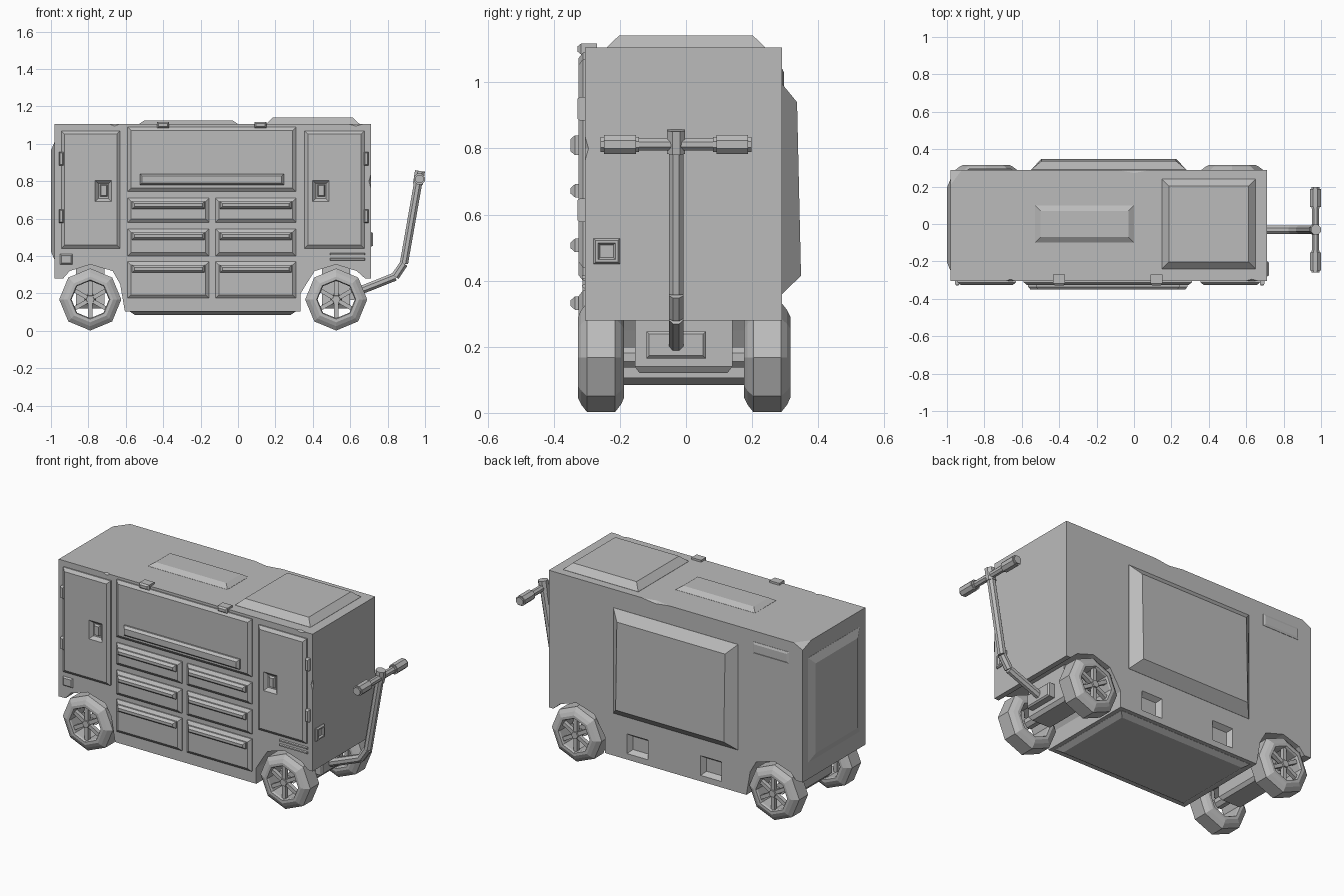
import bpy, bmesh, math
from mathutils import Vector, Matrix

if "Cube" in bpy.data.objects:
    bpy.data.objects.remove(bpy.data.objects["Cube"])

GREY = bpy.data.materials.new("workshop grey")
GREY.use_nodes = True
GREY.diffuse_color = (0.5, 0.5, 0.5, 1)
bsdf = next(n for n in GREY.node_tree.nodes if n.type == 'BSDF_PRINCIPLED')
bsdf.inputs["Base Color"].default_value = (0.5, 0.5, 0.5, 1)
bsdf.inputs["Roughness"].default_value = 0.7


def finish(bm, name):
    bmesh.ops.recalc_face_normals(bm, faces=bm.faces)
    mesh = bpy.data.meshes.new(name)
    bm.to_mesh(mesh)
    bm.free()
    mesh.materials.append(GREY)
    obj = bpy.data.objects.new(name, mesh)
    bpy.context.collection.objects.link(obj)
    return obj


def place(axis, u, v, d):
    return {'x': (d, u, v), 'y': (u, d, v), 'z': (u, v, d)}[axis]


def panel(name, axis, u0, u1, v0, v1, rings):
    """Stack of rectangles (inset, depth) facing along one axis."""
    bm = bmesh.new()
    loops = []
    for i, d in rings:
        corners = [(u0 + i, v0 + i), (u1 - i, v0 + i), (u1 - i, v1 - i), (u0 + i, v1 - i)]
        loops.append([bm.verts.new(place(axis, u, v, d)) for u, v in corners])
    for a, b in zip(loops, loops[1:]):
        for k in range(4):
            n = (k + 1) % 4
            bm.faces.new((a[k], a[n], b[n], b[k]))
    bm.faces.new(loops[0])
    bm.faces.new(loops[-1])
    return finish(bm, name)


def cut(target, cutter):
    mod = target.modifiers.new("cut", 'BOOLEAN')
    mod.operation = 'DIFFERENCE'
    mod.object = cutter
    bpy.context.view_layer.objects.active = target
    bpy.ops.object.modifier_apply(modifier=mod.name)
    bpy.data.objects.remove(cutter)


def rod(name, a, b, r, sides=8, r2=None):
    """Straight bar with a few flat sides between two points."""
    a, b = Vector(a), Vector(b)
    bm = bmesh.new()
    bmesh.ops.create_cone(bm, cap_ends=True, segments=sides, radius1=r,
                          radius2=r if r2 is None else r2, depth=(b - a).length)
    turn = (b - a).to_track_quat('Z', 'Y').to_matrix().to_4x4()
    spin = Matrix.Rotation(math.pi / sides, 4, 'Z')
    bm.transform(Matrix.Translation((a + b) / 2) @ turn @ spin)
    return finish(bm, name)


# Cabinet body: side outline with two wheel arches, extruded across the width
outline = [(-0.98, 1.105), (-0.98, 0.28), (-0.935, 0.28), (-0.9, 0.32), (-0.79, 0.355),
           (-0.67, 0.32), (-0.63, 0.25), (-0.605, 0.105), (0.335, 0.105), (0.335, 0.2),
           (0.365, 0.25), (0.41, 0.32), (0.525, 0.355), (0.635, 0.32), (0.68, 0.28),
           (0.71, 0.28), (0.71, 1.105)]
bm = bmesh.new()
face = bm.faces.new([bm.verts.new((x, -0.305, z)) for x, z in outline])
grown = bmesh.ops.extrude_face_region(bm, geom=[face])
bmesh.ops.translate(bm, vec=(0, 0.595, 0),
                    verts=[v for v in grown["geom"] if isinstance(v, bmesh.types.BMVert)])
body = finish(bm, "cabinet_body")

# Dented edges
dents = [((-0.66, -0.31, 1.11), (0.05, 0.02, 0.02)), ((0.63, -0.31, 1.11), (0.07, 0.02, 0.02)),
         ((0.0, 0.295, 1.11), (0.16, 0.03, 0.02)), ((0.715, -0.31, 0.8), (0.02, 0.02, 0.07)),
         ((-0.98, 0.29, 1.105), (0.06, 0.08, 0.03))]
for where, size in dents:
    bm = bmesh.new()
    bmesh.ops.create_uvsphere(bm, u_segments=4, v_segments=2, radius=1)
    bm.transform(Matrix.Translation(where) @ Matrix.Diagonal((*size, 1)))
    cut(body, finish(bm, "dent_cutter"))

# Two step pockets low on the back
for x in (0.12, -0.37):
    cut(body, panel("pocket_cutter", 'y', x - 0.07, x + 0.07, 0.14, 0.26,
                    [(0, 0.3), (0, 0.291), (0.02, 0.262)]))

# Drawers with bar pulls
RAISED = [(0, -0.295), (0, -0.312), (0.018, -0.326)]


def drawer(name, x0, x1, z0, z1, pull_z, pull_h, margin):
    panel(name, 'y', x0, x1, z0, z1, RAISED)
    panel(name + "_pull", 'y', x0 + margin, x1 - margin, pull_z, pull_z + pull_h,
          [(0, -0.32), (0, -0.336), (0.012, -0.35)])


drawer("wide_top_bin", -0.59, 0.31, 0.745, 1.09, 0.78, 0.06, 0.065)
for row, (z0, z1) in enumerate([(0.58, 0.71), (0.4, 0.545), (0.175, 0.37)]):
    for side, (x0, x1) in (("right", (-0.59, -0.155)), ("left", (-0.12, 0.31))):
        drawer(f"{side}_drawer_{row + 1}", x0, x1, z0, z1, z1 - 0.058, 0.04, 0.024)

# Cupboard doors with recessed latches and hinges
for side, x0, x1, latch, hinge in (("right", -0.945, -0.63, -0.72, -0.945),
                                   ("left", 0.355, 0.675, 0.443, 0.685)):
    door = panel(side + "_door", 'y', x0, x1, 0.44, 1.07, RAISED)
    cut(door, panel("latch_cutter", 'y', latch - 0.045, latch + 0.045, 0.69, 0.805,
                    [(0, -0.34), (0, -0.327), (0.018, -0.308)]))
    panel(side + "_latch", 'y', latch - 0.02, latch + 0.025, 0.715, 0.785,
          [(0, -0.3), (0.008, -0.322)])
    for z in (0.92, 0.613):
        panel(side + "_hinge", 'y', hinge - 0.012, hinge + 0.012, z - 0.036, z + 0.036,
              [(0, -0.295), (0, -0.32), (0.005, -0.328)])

# Top edge clips
for x in (-0.4, 0.12):
    panel("lid_clip", 'y', x - 0.032, x + 0.032, 1.085, 1.117,
          [(0, -0.27), (0, -0.318), (0.008, -0.328)])

# Small vents on the front
for z in (0.375, 0.403):
    panel("left_vent", 'y', 0.49, 0.68, z, z + 0.016, [(0, -0.3), (0.004, -0.314)])
panel("right_vent", 'y', -0.955, -0.88, 0.35, 0.415, [(0, -0.3), (0.012, -0.313)])

# Roof hatch and roof handle plate
panel("roof_hatch", 'z', 0.15, 0.65, -0.24, 0.24, [(0, 1.09), (0, 1.106), (0.038, 1.142)])
panel("roof_plate", 'z', -0.53, 0.0, -0.1, 0.1, [(0, 1.09), (0, 1.106), (0.03, 1.126)])

# Side panel, back cover, back vent, side socket, belly plate
panel("end_panel", 'x', -0.25, 0.24, 0.38, 1.01, [(0, -0.97), (0, -0.981), (0.045, -1.0)])
cover = panel("back_cover", 'y', -0.55, 0.28, 0.36, 0.995, [(0, 0.28), (0, 0.291), (0.055, 0.348)])
for v in cover.data.vertices:
    if v.co.y > 0.3 and v.co.z > 0.7:
        v.co.y -= 0.012
panel("back_vent", 'y', -0.89, -0.65, 0.97, 1.04, [(0, 0.28), (0, 0.292), (0.012, 0.297)])
panel("side_socket", 'x', -0.28, -0.2, 0.45, 0.528,
      [(0, 0.7), (0, 0.714), (0.006, 0.722), (0.014, 0.722), (0.02, 0.713)])
panel("belly_plate", 'z', -0.58, 0.31, -0.28, 0.265, [(0, 0.115), (0, 0.104), (0.03, 0.085)])


# Wheels: eight-sided tyre ring with a rim, hub and six spokes
TYRE = [(0.1, -0.06), (0.1, 0.06), (0.105, 0.07), (0.122, 0.07), (0.143, 0.06), (0.166, 0.042),
        (0.166, -0.042), (0.143, -0.06), (0.122, -0.07), (0.105, -0.07)]


def wheel(name, x, y, out):
    bm = bmesh.new()
    rings = []
    for k in range(8):
        a = k * math.tau / 8
        rings.append([bm.verts.new((x + r * math.sin(a), y + w, 0.168 + r * math.cos(a)))
                      for r, w in TYRE])
    n = len(TYRE)
    for k in range(8):
        p, q = rings[k], rings[(k + 1) % 8]
        for j in range(n):
            bm.faces.new((p[j], p[(j + 1) % n], q[(j + 1) % n], q[j]))
    finish(bm, name + "_tyre")
    c = Vector((x, y + out * 0.045, 0.168))
    rod(name + "_hub", c - Vector((0, out * 0.03, 0)), c + Vector((0, out * 0.02, 0)), 0.03, 6, 0.022)
    bm = bmesh.new()
    for k in range(6):
        box = bmesh.ops.create_cube(bm, size=1)
        m = (Matrix.Translation(c) @ Matrix.Rotation(k * math.tau / 6, 4, 'Y')
             @ Matrix.Translation((0, 0, 0.06)) @ Matrix.Diagonal((0.022, 0.024, 0.088, 1)))
        bmesh.ops.transform(bm, matrix=m, verts=box["verts"])
    finish(bm, name + "_spokes")


for end, x in (("right", -0.79), ("left", 0.525)):
    wheel(end + "_front_wheel", x, -0.257, -1)
    wheel(end + "_rear_wheel", x, 0.246, 1)
    rod(end + "_axle", (x, -0.24, 0.168), (x, 0.23, 0.168), 0.034)
    panel(end + "_axle_mount", 'z', x - 0.075, x + 0.075, -0.155, 0.14,
          [(0, 0.37), (0, 0.14), (0.015, 0.12)])

# Tow hitch and pull handle
panel("tow_hitch", 'x', -0.12, 0.06, 0.165, 0.247, [(0, 0.56), (0, 0.635), (0.008, 0.643)])
shaft = [(0.6, 0.195), (0.84, 0.29), (0.887, 0.36), (0.967, 0.815)]
for (x0, z0), (x1, z1) in zip(shaft, shaft[1:]):
    rod("handle_shaft", (x0, -0.03, z0), (x1, -0.03, z1), 0.024)
rod("handle_knuckle", (0.962, -0.03, 0.785), (0.973, -0.03, 0.855), 0.029)
rod("handle_crossbar", (0.97, -0.2, 0.812), (0.97, 0.14, 0.812), 0.02)
for y0, y1 in ((-0.258, -0.142), (0.082, 0.198)):
    rod("handle_grip", (0.97, y0 + 0.01, 0.812), (0.97, y1 - 0.01, 0.812), 0.031)
    rod("grip_end", (0.97, y0, 0.812), (0.97, y1, 0.812), 0.024)
